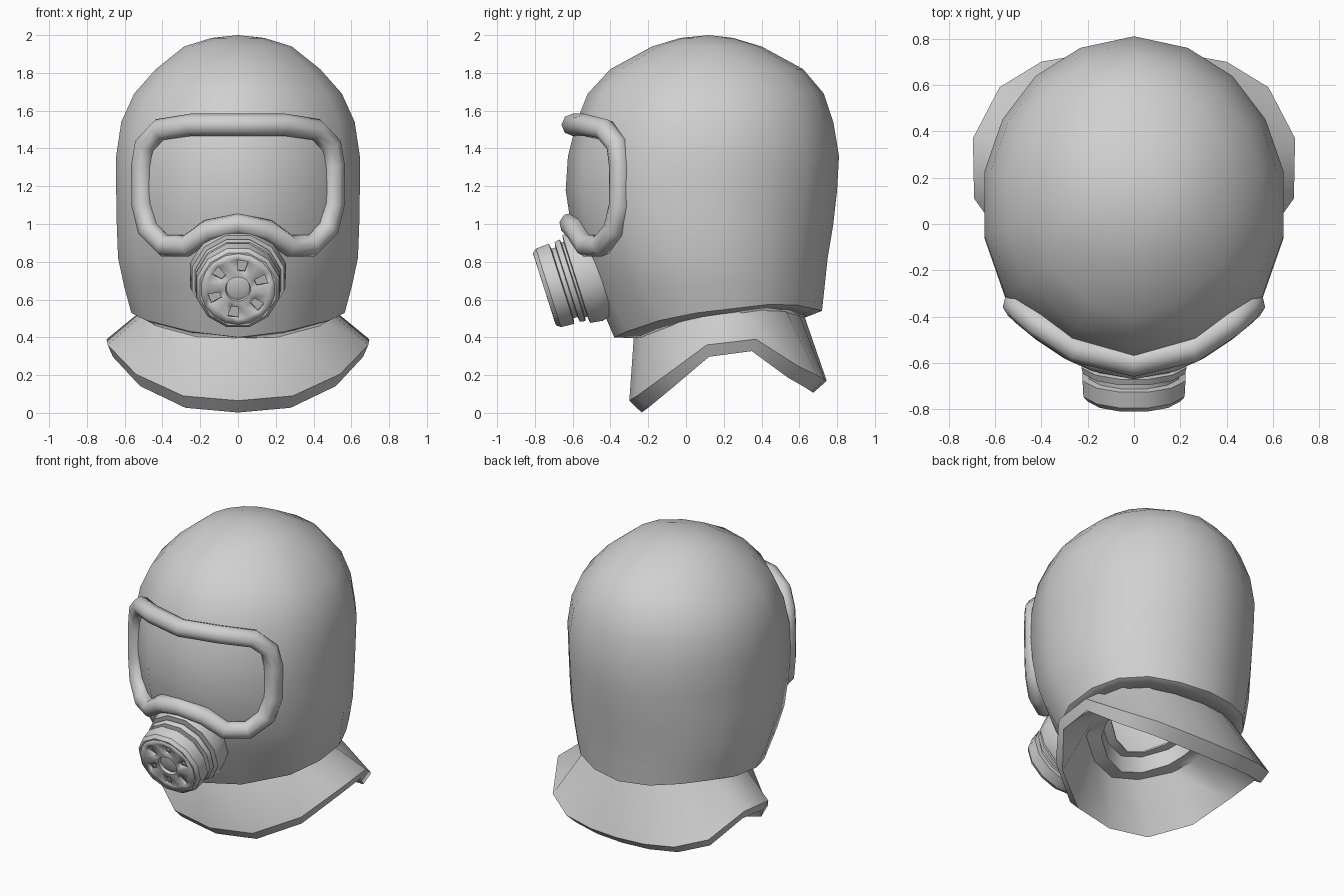
import bpy, bmesh, math
from mathutils import Matrix, Vector

if "Cube" in bpy.data.objects:
    bpy.data.objects.remove(bpy.data.objects["Cube"])

grey = bpy.data.materials.new("grey rubber")
grey.diffuse_color = (0.63, 0.63, 0.63, 1)
grey.use_nodes = True
grey.node_tree.nodes["Principled BSDF"].inputs["Base Color"].default_value = grey.diffuse_color


def finish(obj, angle=40):
    bpy.ops.object.select_all(action='DESELECT')
    obj.select_set(True)
    bpy.context.view_layer.objects.active = obj
    bpy.ops.object.shade_smooth_by_angle(angle=math.radians(angle))


def make(name, verts, faces, recalc=False, angle=40):
    mesh = bpy.data.meshes.new(name)
    mesh.from_pydata(verts, [], faces)
    if recalc:
        bm = bmesh.new()
        bm.from_mesh(mesh)
        bmesh.ops.remove_doubles(bm, verts=bm.verts, dist=1e-5)
        bmesh.ops.recalc_face_normals(bm, faces=bm.faces)
        bm.to_mesh(mesh)
        bm.free()
    mesh.materials.append(grey)
    obj = bpy.data.objects.new(name, mesh)
    bpy.context.collection.objects.link(obj)
    finish(obj, angle)
    return obj


def solidify(obj, thickness):
    mod = obj.modifiers.new("thickness", 'SOLIDIFY')
    mod.thickness = thickness
    mod.offset = -1


def mirrored(half):
    """Close a back-to-front half ring by mirroring it across x."""
    return half + [(-x, y, z) for x, y, z in half[-2:0:-1]]


def loft(rings, closed=False):
    n = len(rings[0])
    verts = [p for ring in rings for p in ring]
    faces = []
    for r in range(len(rings) if closed else len(rings) - 1):
        a, b = r * n, (r + 1) % len(rings) * n
        for i in range(n):
            j = (i + 1) % n
            faces.append((a + i, b + i, b + j, a + j))
    return verts, faces


# Shared head cross-section, from back to front
SECTION = [(0, 1), (.36, .93), (.66, .76), (.88, .50), (1, .19),
           (1, -.20), (.86, -.56), (.44, -.885), (0, -1)]
HEM = [.54, .55, .57, .575, .555, .53, .49, .43, .40]


def head_ring(z, width, front, back):
    zs = z if isinstance(z, list) else [z] * 9
    mid, half = (front + back) / 2, (back - front) / 2
    return mirrored([(u * width, mid + v * half, h)
                     for (u, v), h in zip(SECTION, zs)])


# Hood: turned-in hem, then rings up to the crown
lip = [h - .035 for h in HEM[:7]] + [.40, .395]
rings = [
    head_ring(lip, .49, -.27, .63),
    head_ring(HEM, .565, -.38, .72),
    head_ring(.68, .605, -.50, .735),
    head_ring(.82, .635, -.555, .75),
    head_ring(1.0, .642, -.61, .78),
    head_ring(1.18, .645, -.637, .80),
    head_ring(1.36, .645, -.625, .81),
    head_ring(1.54, .618, -.58, .78),
    head_ring(1.69, .55, -.52, .73),
    head_ring(1.82, .435, -.40, .62),
    head_ring(1.94, .285, -.18, .40),
    head_ring(1.985, .14, -.03, .25),
]
verts, faces = loft(rings)
base = len(verts) - 16
verts.append((0, .12, 2.0))
faces += [(base + i, base + 16, base + (i + 1) % 16) for i in range(16)]
hood = make("hood", verts, faces)
solidify(hood, .05)

# Shoulder cape: flared shell with a thick rim and a stepped neck opening
edge = [(0, .745, .17), (.2, .735, .175), (.40, .70, .195), (.58, .59, .25),
        (.695, .37, .39), (.69, .11, .36), (.54, -.10, .205),
        (.29, -.26, .09), (0, -.30, .065)]
rim = [(x * .96, (y - .2) * .87 + .2, z - .063) for x, y, z in edge]


def neck(lift, width, front, back):
    return head_ring([h + lift for h in HEM], width, front, back)


cape = [mirrored(rim), mirrored(edge),
        neck(.02, .47, -.275, .61), neck(.07, .44, -.24, .58),
        neck(.07, .25, -.06, .40), neck(.06, .25, -.06, .40),
        neck(.06, .31, -.12, .46), neck(-.05, .31, -.12, .46),
        neck(-.05, .40, -.21, .55)]
make("shoulder_cape", *loft(cape, True), recalc=True)

# Visor frame: round tube following the face
half_path = [(0, -.60, 1.525), (.25, -.54, 1.525), (.415, -.43, 1.50),
             (.49, -.365, 1.42), (.508, -.35, 1.31), (.506, -.35, 1.10),
             (.475, -.38, .97), (.39, -.45, .885), (.27, -.53, .885),
             (.16, -.58, .965), (0, -.612, 1.0)]
path = mirrored(half_path)
curve = bpy.data.curves.new("visor_frame", 'CURVE')
curve.dimensions = '3D'
curve.bevel_depth = .059
curve.bevel_resolution = 2
spline = curve.splines.new('POLY')
spline.points.add(len(path) - 1)
for point, co in zip(spline.points, path):
    point.co = (*co, 1)
spline.use_cyclic_u = True
curve.materials.append(grey)
frame = bpy.data.objects.new("visor_frame", curve)
bpy.context.collection.objects.link(frame)
bpy.ops.object.select_all(action='DESELECT')
frame.select_set(True)
bpy.context.view_layer.objects.active = frame
bpy.ops.object.convert(target='MESH')
finish(bpy.context.view_layer.objects.active, 60)

# Filter axis: local z points forward and slightly down
out = Vector((0, -.953, -.303)).normalized()
up = Vector((0, -.303, .953)).normalized()
placed = Matrix.Translation((0, -.749, .655)) @ Matrix(
    (Vector((1, 0, 0)), up, out)).transposed().to_4x4()


def polar(r, angle, h):
    return tuple(placed @ Vector((r * math.cos(angle), r * math.sin(angle), h)))


# Filter body: turned, grooved canister
profile = [(0, -.045), (.18, -.045), (.18, 0), (.208, 0), (.226, -.022),
           (.23, -.095), (.20, -.10), (.20, -.122), (.228, -.126),
           (.235, -.155), (.215, -.16), (.215, -.172), (.252, -.176),
           (.262, -.245), (.23, -.34)]
body = [[polar(r, (i + .5) * math.tau / 12, h) for i in range(12)]
        for r, h in profile]
make("filter_canister", *loft(body), recalc=True, angle=35)

# Filter grille: hub, six spokes and an outer ring around open slots
steps = [(0, -.010), (.045, -.012), (.063, -.018), (.067, .001),
         (.10, .001), (.162, .001), (.197, .001)]
N = 18
verts = [polar(r, (i - .5) * math.tau / N, h)
         for r, h in steps[1:] for i in range(N)]
verts.append(polar(0, 0, steps[0][1]))
faces = [(len(verts) - 1, i, (i + 1) % N) for i in range(N)]
for k in range(len(steps) - 2):
    for i in range(N):
        # Spokes are upright, two cells of every three are slots
        if k == 3 and (i - 4.5) % 3 != 1.5 and i % 3 != 2:
            continue
        j = (i + 1) % N
        faces.append((k * N + i, (k + 1) * N + i, (k + 1) * N + j, k * N + j))
grille = make("filter_grille", verts, faces)
solidify(grille, .03)
